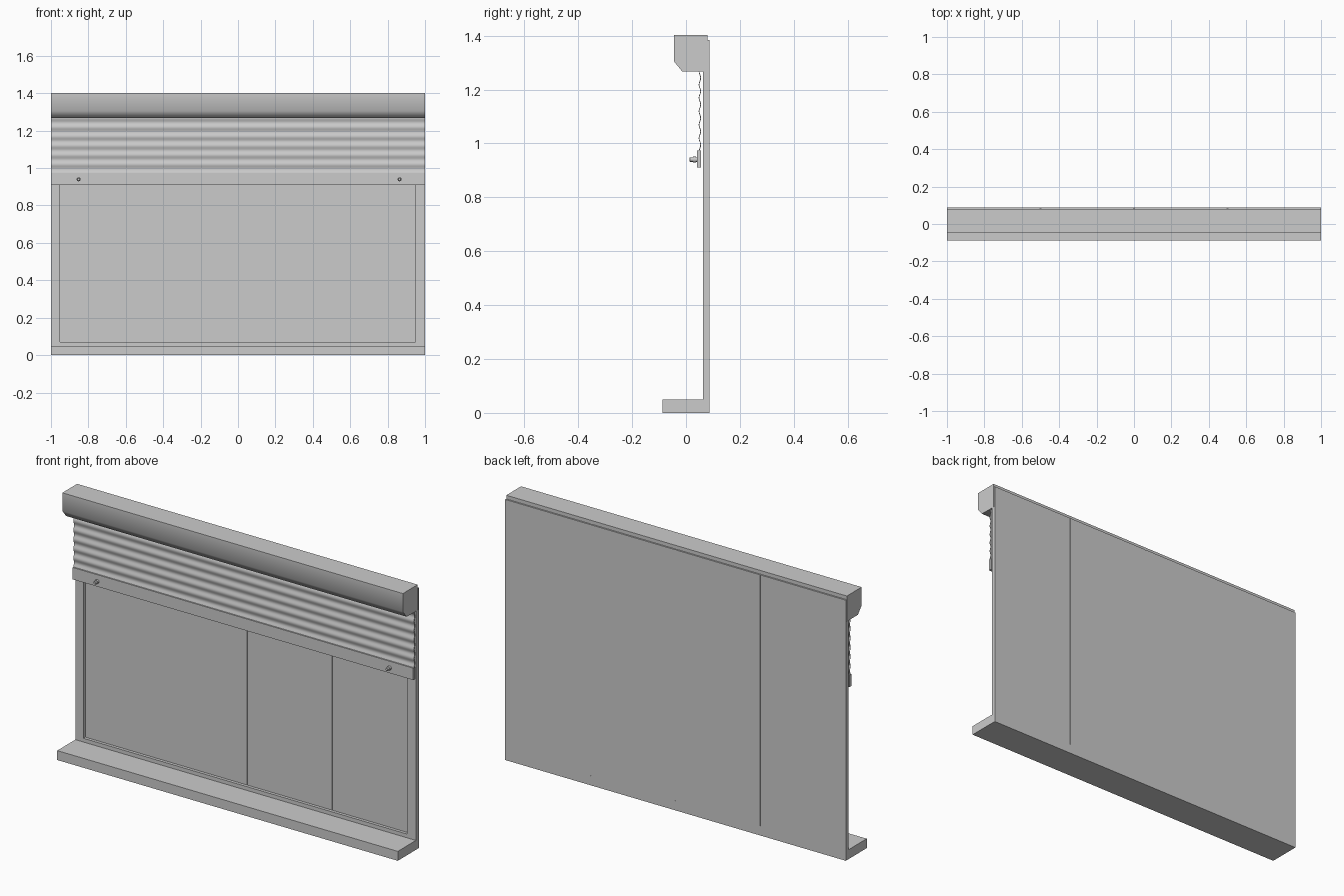
import bpy, math

if "Cube" in bpy.data.objects:
    bpy.data.objects.remove(bpy.data.objects["Cube"])


def finish(name, verts, faces, smooth=None):
    mesh = bpy.data.meshes.new(name)
    mesh.from_pydata(verts, [], faces)
    mesh.update()
    ob = bpy.data.objects.new(name, mesh)
    bpy.context.collection.objects.link(ob)
    bpy.ops.object.select_all(action='DESELECT')
    ob.select_set(True)
    bpy.context.view_layer.objects.active = ob
    bpy.ops.object.mode_set(mode='EDIT')
    bpy.ops.mesh.select_all(action='SELECT')
    bpy.ops.mesh.normals_make_consistent(inside=False)
    bpy.ops.object.mode_set(mode='OBJECT')
    if smooth:
        bpy.ops.object.shade_smooth_by_angle(angle=math.radians(smooth))
    return ob


def extrude_x(name, profile, x0, x1, smooth=None):
    """Closed (y, z) profile swept along x."""
    n = len(profile)
    verts = [(x, y, z) for x in (x0, x1) for y, z in profile]
    faces = [(i, (i + 1) % n, n + (i + 1) % n, n + i) for i in range(n)]
    faces += [tuple(range(n)), tuple(range(n, 2 * n))]
    return finish(name, verts, faces, smooth)


def box(name, x0, x1, y0, y1, z0, z1):
    return extrude_x(name, [(y0, z0), (y1, z0), (y1, z1), (y0, z1)], x0, x1)


def turned(name, x, z, rings, seg=16):
    """Knob turned around the y axis; rings are (y, radius)."""
    verts, faces = [], []
    for y, r in rings:
        for k in range(seg):
            a = 2 * math.pi * k / seg
            verts.append((x + r * math.cos(a), y, z + r * math.sin(a)))
    for j in range(len(rings) - 1):
        for k in range(seg):
            m = (k + 1) % seg
            faces.append((j * seg + k, j * seg + m, (j + 1) * seg + m, (j + 1) * seg + k))
    last = (len(rings) - 1) * seg
    faces += [tuple(range(seg)), tuple(range(last, last + seg))]
    return finish(name, verts, faces, 40)


# sill and shutter housing with a chamfered lower front
box("sill", -1, 1, -0.088, 0.088, 0, 0.05)
extrude_x("shutter_housing",
          [(-0.045, 1.402), (0.079, 1.402), (0.079, 1.267), (-0.014, 1.267), (-0.045, 1.305)],
          -1, 1, 60)

# window frame in front of the panes
for side, x0, x1 in (("left", -1, -0.953), ("right", 0.949, 1)):
    box("frame_" + side, x0, x1, 0.064, 0.08, 0.05, 1.267)
box("frame_bottom", -0.953, 0.949, 0.064, 0.08, 0.05, 0.07)

# four panes with narrow joint strips
edges = [-1, -0.5, 0, 0.5, 1]
for i in range(4):
    g0 = 0.003 if i else 0
    g1 = 0.003 if i < 3 else 0
    box(f"pane_{i + 1}", edges[i] + g0, edges[i + 1] - g1, 0.08, 0.088, 0.05, 1.383)
for i in (1, 2, 3):
    box(f"pane_joint_{i}", edges[i] - 0.003, edges[i] + 0.003, 0.082, 0.086, 0.05, 1.383)

# corrugated roller shutter
waves, steps, z_top, z_bot = 6, 10, 1.268, 0.97
front, back = [], []
for i in range(waves * steps + 1):
    t = i / (waves * steps)
    z = z_top + (z_bot - z_top) * t
    y = 0.0515 - 0.003 * math.cos(2 * math.pi * waves * t)
    front.append((y - 0.0015, z))
    back.append((y + 0.0015, z))
n = len(front)
prof = front + back[::-1]
verts = [(x, y, z) for x in (-1, 1) for y, z in prof]
N = len(prof)
faces = [(i, (i + 1) % N, N + (i + 1) % N, N + i) for i in range(N)]
for o in (0, N):
    faces += [(o + i, o + i + 1, o + N - 2 - i, o + N - 1 - i) for i in range(n - 1)]
finish("shutter_slats", verts, faces, 45)

# bottom bar with two stop knobs
box("shutter_bottom_bar", -1, 1, 0.041, 0.056, 0.91, 0.973)
for side, x in (("left", -0.852), ("right", 0.864)):
    turned("stop_knob_" + side, x, 0.94,
           [(0.013, 0.006), (0.015, 0.008), (0.026, 0.008), (0.026, 0.011),
            (0.037, 0.011), (0.037, 0.008), (0.043, 0.008)])
